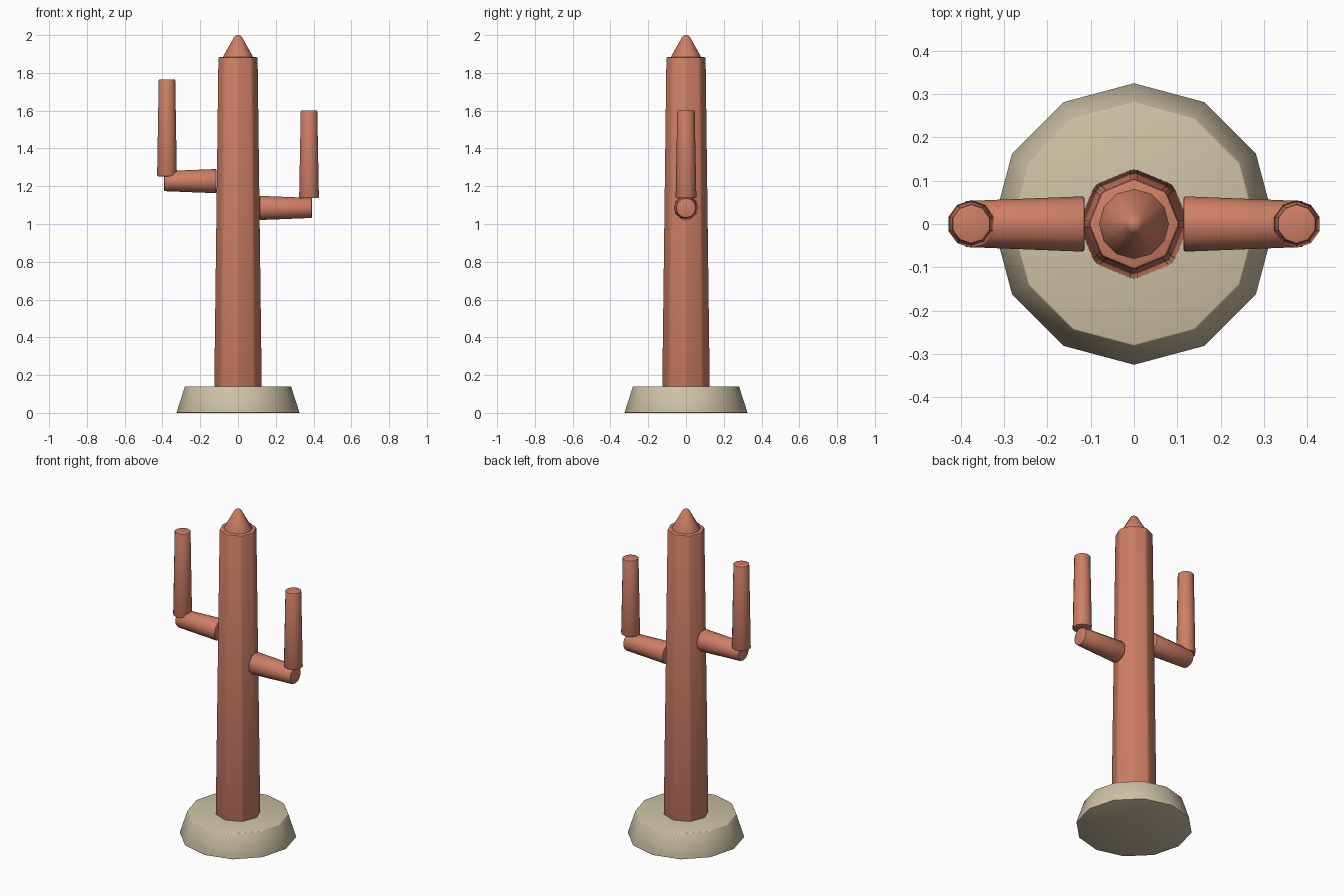
import bpy
from math import radians, pi

if "Cube" in bpy.data.objects:
    bpy.data.objects.remove(bpy.data.objects["Cube"])


def material(name, color):
    mat = bpy.data.materials.new(name)
    mat.diffuse_color = color
    mat.use_nodes = True
    mat.node_tree.nodes["Principled BSDF"].inputs["Base Color"].default_value = mat.diffuse_color
    return mat


CLAY = material("clay", (0.62, 0.21, 0.13, 1))
SAND = material("sand", (0.62, 0.54, 0.38, 1))


def tapered(name, sides, r1, r2, start, length, mat, rot=(0, 0, 0), bevel=0.006):
    """Tapered prism running from start along its (rotated) local z axis."""
    bpy.ops.mesh.primitive_cone_add(vertices=sides, radius1=r1, radius2=r2, depth=length)
    ob = bpy.context.object
    ob.name = name
    for v in ob.data.vertices:
        v.co.z += length / 2
    ob.location = start
    ob.rotation_euler = rot
    ob.data.materials.append(mat)
    if bevel:
        mod = ob.modifiers.new("soft_edges", 'BEVEL')
        mod.width = bevel
        mod.segments = 2
        mod.limit_method = 'ANGLE'
        mod.angle_limit = radians(40)
        bpy.ops.object.modifier_apply(modifier=mod.name)
    bpy.ops.object.shade_smooth_by_angle(angle=radians(38))
    return ob


# Base and trunk
tapered("base", 12, 0.326, 0.281, (0, 0, 0), 0.14, SAND, bevel=0.003)
tapered("trunk", 8, 0.128, 0.106, (0, 0, 0.13), 1.754, CLAY, bevel=0.01)

# Pointed tip with a blunt end
tapered("tip", 12, 0.085, 0.015, (0, 0, 1.875), 0.125, CLAY, bevel=0.01)

# Arms: side, level of the horizontal part, bottom and top of the upright part
for label, side, level, low, high in (("right", 1, 1.085, 1.137, 1.602),
                                      ("left", -1, 1.227, 1.252, 1.766)):
    tapered(label + "_arm", 12, 0.064, 0.053, (side * 0.114, 0, level), 0.278, CLAY,
            rot=(0, side * pi / 2, 0))
    tapered(label + "_arm_upright", 10, 0.055, 0.046, (side * 0.376, 0, low),
            high - low, CLAY)
